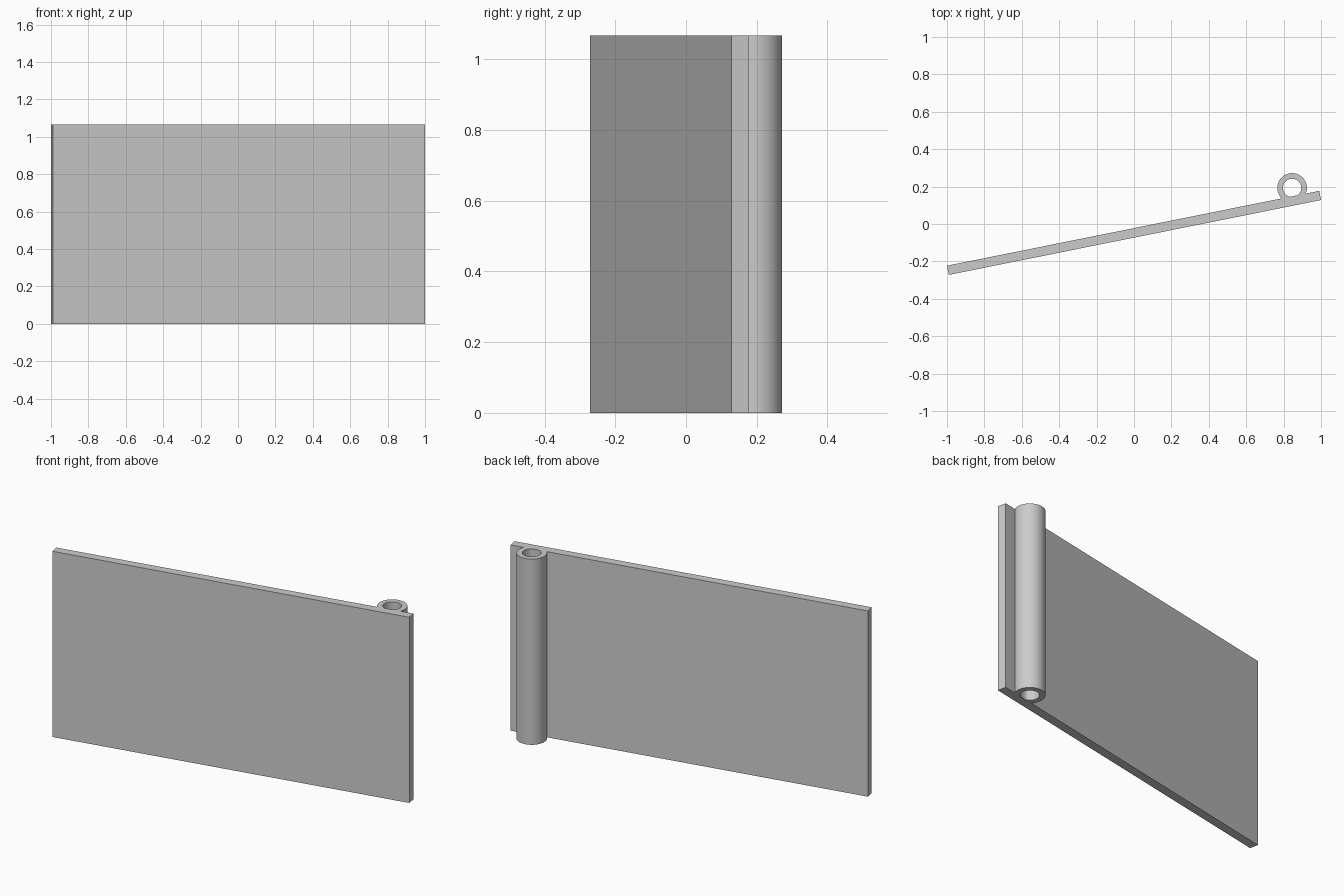
import bpy, bmesh
from math import acos, asin, cos, pi, radians, sin
from mathutils import Matrix

cube = bpy.data.objects.get("Cube")
if cube:
    bpy.data.objects.remove(cube)

# Overall sizes, in the plate's own frame (u along it, v through it)
LENGTH, THICK, HEIGHT = 2.03, 0.05, 1.067
TUBE_U, TUBE_V = 1.891, 0.094
OUTER, INNER = 0.079, 0.049
ANGLE = radians(11.37)

grey = bpy.data.materials.new("light_grey")
grey.use_nodes = True
color = (0.6, 0.6, 0.6, 1)
grey.diffuse_color = color
grey.node_tree.nodes["Principled BSDF"].inputs["Base Color"].default_value = color


def arc(radius, steps):
    """Arc round the tube centre, above the back face, from right to left."""
    start = -asin((TUBE_V - THICK) / radius)
    sweep = pi - 2 * start
    return [(TUBE_U + radius * cos(start + sweep * i / steps),
             TUBE_V + radius * sin(start + sweep * i / steps))
            for i in range(steps + 1)]


# Outline of plate with tube, and the bore flattened by the plate
outline = [(0, 0), (LENGTH, 0), (LENGTH, THICK)] + arc(OUTER, 48) + [(0, THICK)]
bore = arc(INNER, 40)

bm = bmesh.new()
edges = []
for loop in (outline, bore):
    verts = [bm.verts.new((u, v, 0)) for u, v in loop]
    edges += [bm.edges.new((a, b)) for a, b in zip(verts, verts[1:] + verts[:1])]
bmesh.ops.triangle_fill(bm, edges=edges, use_beauty=True, normal=(0, 0, 1))

# Raise the profile to full height
result = bmesh.ops.extrude_face_region(bm, geom=bm.faces[:], use_keep_orig=True)
top = [g for g in result["geom"] if isinstance(g, bmesh.types.BMVert)]
bmesh.ops.translate(bm, verts=top, vec=(0, 0, HEIGHT))
bmesh.ops.recalc_face_normals(bm, faces=bm.faces[:])

# Turn the plate and centre it
place = Matrix.Translation((-0.99, -0.272, 0)) @ Matrix.Rotation(ANGLE, 4, "Z")
bmesh.ops.transform(bm, matrix=place, verts=bm.verts[:])

mesh = bpy.data.meshes.new("plate_with_tube")
bm.to_mesh(mesh)
bm.free()
mesh.materials.append(grey)
plate = bpy.data.objects.new("plate_with_tube", mesh)
bpy.context.collection.objects.link(plate)

# Round tube walls, crisp edges
bpy.ops.object.select_all(action="DESELECT")
plate.select_set(True)
bpy.context.view_layer.objects.active = plate
bpy.ops.object.shade_smooth_by_angle(angle=radians(30))
